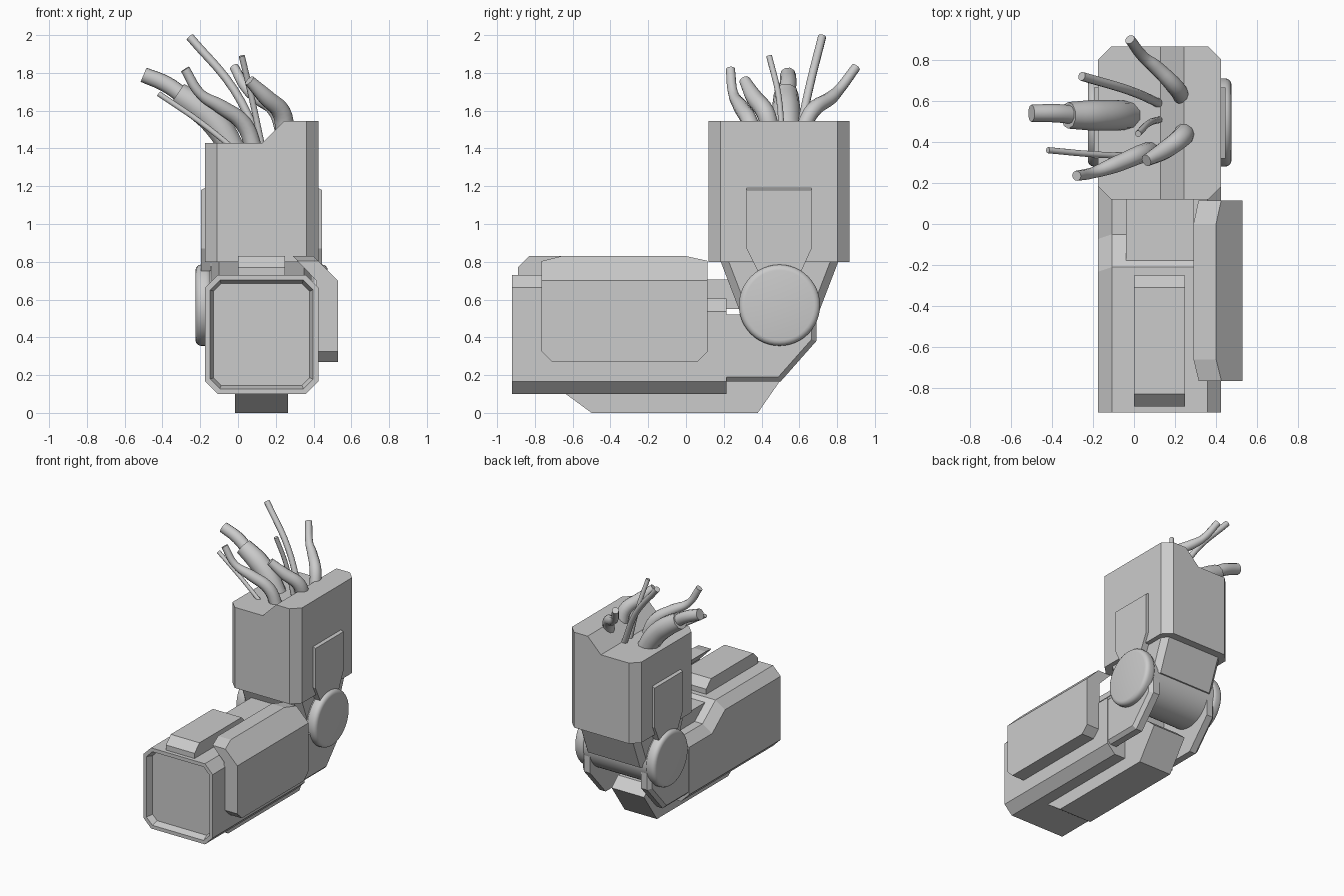
import bpy, bmesh, math
from mathutils import Vector

if "Cube" in bpy.data.objects:
    bpy.data.objects.remove(bpy.data.objects["Cube"], do_unlink=True)

MID = 0.125  # x of the arm's centre plane
GREY = (0.6, 0.6, 0.6, 1)
mat = bpy.data.materials.new("plain_grey")
mat.use_nodes = True
mat.diffuse_color = GREY
mat.node_tree.nodes["Principled BSDF"].inputs["Base Color"].default_value = GREY


def finish(name, bm):
    bmesh.ops.recalc_face_normals(bm, faces=bm.faces)
    mesh = bpy.data.meshes.new(name)
    bm.to_mesh(mesh)
    bm.free()
    mesh.materials.append(mat)
    ob = bpy.data.objects.new(name, mesh)
    bpy.context.collection.objects.link(ob)
    return ob


def prism(points, axis, lo, hi):
    """Extrude a 2D profile along x (profile y,z) or y (profile x,z)."""
    place = (lambda p, d: (d, p[0], p[1])) if axis == "x" else (lambda p, d: (p[0], d, p[1]))
    bm = bmesh.new()
    face = bm.faces.new([bm.verts.new(place(p, lo)) for p in points])
    ext = bmesh.ops.extrude_face_region(bm, geom=[face])
    verts = [g for g in ext["geom"] if isinstance(g, bmesh.types.BMVert)]
    bmesh.ops.translate(bm, verts=verts, vec=Vector(place((0, 0), hi - lo)))
    bmesh.ops.recalc_face_normals(bm, faces=bm.faces)
    return bm


def chamfer(bm, width, rule):
    """Chamfer the edges whose two end points satisfy the rule."""
    edges = [e for e in bm.edges if rule(e.verts[0].co, e.verts[1].co)]
    bmesh.ops.bevel(bm, geom=edges, offset=width, segments=1, affect="EDGES", profile=0.5)


def smooth(ob, angle=40):
    bpy.ops.object.select_all(action="DESELECT")
    ob.select_set(True)
    bpy.context.view_layer.objects.active = ob
    bpy.ops.object.shade_smooth_by_angle(angle=math.radians(angle))


def drum(name, x0, x1, radius, bevel=0):
    bm = bmesh.new()
    bmesh.ops.create_cone(bm, cap_ends=True, segments=48, radius1=radius, radius2=radius, depth=x1 - x0)
    if bevel:
        rims = [e for e in bm.edges if abs(e.verts[0].co.z - e.verts[1].co.z) < 0.001]
        bmesh.ops.bevel(bm, geom=rims, offset=bevel, segments=4, affect="EDGES", profile=0.5)
    ob = finish(name, bm)
    ob.rotation_euler.y = math.pi / 2
    ob.location = ((x0 + x1) / 2, 0.495, 0.57)
    smooth(ob)


# Upper arm block with a stepped top
bm = prism([(-0.175, 0.80), (0.425, 0.80), (0.425, 1.545), (0.245, 1.545),
            (0.13, 1.43), (-0.175, 1.43)], "y", 0.12, 0.865)
chamfer(bm, 0.063, lambda a, b: abs(a.x - b.x) < 0.001 and abs(a.y - b.y) < 0.001)
finish("upper_arm", bm)

# Tapered neck between the upper arm and the elbow
bm = prism([(0.18, 0.81), (0.28, 0.55), (0.71, 0.55), (0.81, 0.81)], "x", -0.14, 0.39)
chamfer(bm, 0.04, lambda a, b: abs(a.z - b.z) > 0.1)
finish("neck", bm)

# Elbow drum and its round caps
drum("elbow_drum", -0.15, 0.40, 0.205)
drum("left_elbow_cap", 0.39, 0.475, 0.215, 0.03)
drum("right_elbow_cap", -0.225, -0.14, 0.215, 0.03)

# Paired parts on both sides of the arm
for side, s in (("left", 1), ("right", -1)):
    # Flat strap running up the upper arm
    outer = MID + s * 0.32
    bm = prism([(0.32, 1.205), (0.32, 0.87), (0.38, 0.75), (0.61, 0.75),
                (0.665, 0.87), (0.665, 1.205)], "x", MID + s * 0.27, outer)
    for v in bm.verts:
        if abs(v.co.x - outer) < 0.001 and v.co.z > 1.2:
            v.co.z = 1.18
    finish(side + "_strap", bm)
    # Bracket holding the elbow
    outer = MID + s * 0.298
    bm = prism([(0.12, 0.165), (0.50, 0.165), (0.69, 0.38), (0.69, 0.52),
                (0.62, 0.62), (0.37, 0.62), (0.28, 0.52), (0.12, 0.52)],
               "x", MID + s * 0.22, outer)
    chamfer(bm, 0.025, lambda a, b: abs(a.x - outer) < 0.001 and abs(b.x - outer) < 0.001
            and min(a.z, b.z) < 0.5 and max(a.y, b.y) > 0.3)
    finish(side + "_elbow_bracket", bm)

# Forearm shell with a sunken front end
bm = prism([(-0.92, 0.10), (0.215, 0.10), (0.215, 0.605), (-0.05, 0.605),
            (-0.21, 0.73), (-0.92, 0.73)], "x", -0.175, 0.425)
chamfer(bm, 0.067, lambda a, b: abs(a.x - b.x) < 0.001 and abs(a.y - b.y) > 0.01)
bm.normal_update()
front = [f for f in bm.faces if f.normal.y < -0.9]
bmesh.ops.inset_region(bm, faces=front, thickness=0.03)
bmesh.ops.inset_region(bm, faces=front, thickness=0.02, depth=-0.05)
finish("forearm", bm)

# Raised insert on the rear of the forearm
finish("rear_insert", prism([(-0.18, 0.55), (0.30, 0.55), (0.30, 0.705), (-0.18, 0.705)],
                            "x", -0.04, 0.29))

# Sloped box on top of the forearm
finish("top_box", prism([(-0.89, 0.72), (-0.25, 0.72), (-0.25, 0.77), (-0.31, 0.83),
                         (-0.83, 0.83), (-0.89, 0.77)], "x", 0.0, 0.248))

# Keel under the forearm, turning up behind the elbow
finish("keel", prism([(-0.65, 0.11), (-0.50, 0.0), (0.38, 0.0), (0.54, 0.23), (0.46, 0.30),
                      (0.36, 0.30), (0.20, 0.38), (0.10, 0.2)], "x", -0.015, 0.265))

# Side guard folded over the forearm's left edge, corners trimmed
bm = prism([(0.29, 0.83), (0.40, 0.83), (0.53, 0.70), (0.53, 0.27), (0.415, 0.27),
            (0.415, 0.70)], "y", -0.765, 0.115)
for point, normal in (((0, 0.0, 0.83), (0, 0.22, 1)), ((0, -0.66, 0.83), (0, -0.25, 1)),
                      ((0, 0.06, 0.27), (0, 1, -1)), ((0, -0.71, 0.27), (0, -1, -1))):
    geom = list(bm.verts) + list(bm.edges) + list(bm.faces)
    cut = bmesh.ops.bisect_plane(bm, geom=geom, plane_co=point, plane_no=normal, clear_outer=True)
    rim = [g for g in cut["geom_cut"] if isinstance(g, bmesh.types.BMEdge)]
    bmesh.ops.contextual_create(bm, geom=rim)
finish("side_guard", bm)


# Torn cables: each point is x, y, z, radius
def cable(name, points):
    curve = bpy.data.curves.new(name, "CURVE")
    curve.dimensions = "3D"
    curve.bevel_depth = 1
    curve.bevel_resolution = 3
    curve.resolution_u = 5
    curve.use_fill_caps = True
    spline = curve.splines.new("BEZIER")
    spline.bezier_points.add(len(points) - 1)
    for bp, p in zip(spline.bezier_points, points):
        bp.co = p[:3]
        bp.radius = p[3]
        bp.handle_left_type = bp.handle_right_type = "AUTO"
    curve.materials.append(mat)
    ob = bpy.data.objects.new(name, curve)
    bpy.context.collection.objects.link(ob)
    bpy.ops.object.select_all(action="DESELECT")
    ob.select_set(True)
    bpy.context.view_layer.objects.active = ob
    bpy.ops.object.convert(target="MESH")
    smooth(bpy.context.view_layer.objects.active, 50)


cable("thick_cable_sleeve", [(-0.02, 0.53, 1.38, 0.07), (-0.10, 0.53, 1.51, 0.075),
                             (-0.20, 0.53, 1.61, 0.075), (-0.32, 0.53, 1.69, 0.065)])
cable("thick_cable_core", [(-0.28, 0.53, 1.67, 0.045), (-0.38, 0.54, 1.74, 0.045),
                           (-0.50, 0.54, 1.79, 0.042)])
cable("front_cable", [(0.09, 0.36, 1.38, 0.045), (0.03, 0.34, 1.53, 0.045),
                      (-0.09, 0.29, 1.62, 0.04), (-0.20, 0.25, 1.69, 0.027),
                      (-0.28, 0.235, 1.82, 0.025)])
cable("short_cable", [(0.25, 0.45, 1.48, 0.05), (0.23, 0.42, 1.59, 0.05),
                      (0.15, 0.36, 1.67, 0.045), (0.06, 0.31, 1.76, 0.03)])
cable("back_cable", [(0.24, 0.61, 1.48, 0.04), (0.20, 0.67, 1.60, 0.042),
                     (0.10, 0.77, 1.67, 0.035), (0.05, 0.81, 1.71, 0.028),
                     (-0.02, 0.90, 1.83, 0.025)])
cable("long_wire", [(0.13, 0.585, 1.40, 0.022), (-0.02, 0.65, 1.71, 0.022),
                    (-0.255, 0.72, 1.99, 0.022)])
cable("centre_wire", [(0.13, 0.51, 1.40, 0.016), (0.07, 0.49, 1.68, 0.016),
                      (0.02, 0.44, 1.89, 0.016)])
cable("thin_wire", [(0.0, 0.33, 1.38, 0.015), (-0.20, 0.34, 1.54, 0.015),
                    (-0.42, 0.36, 1.69, 0.015)])
